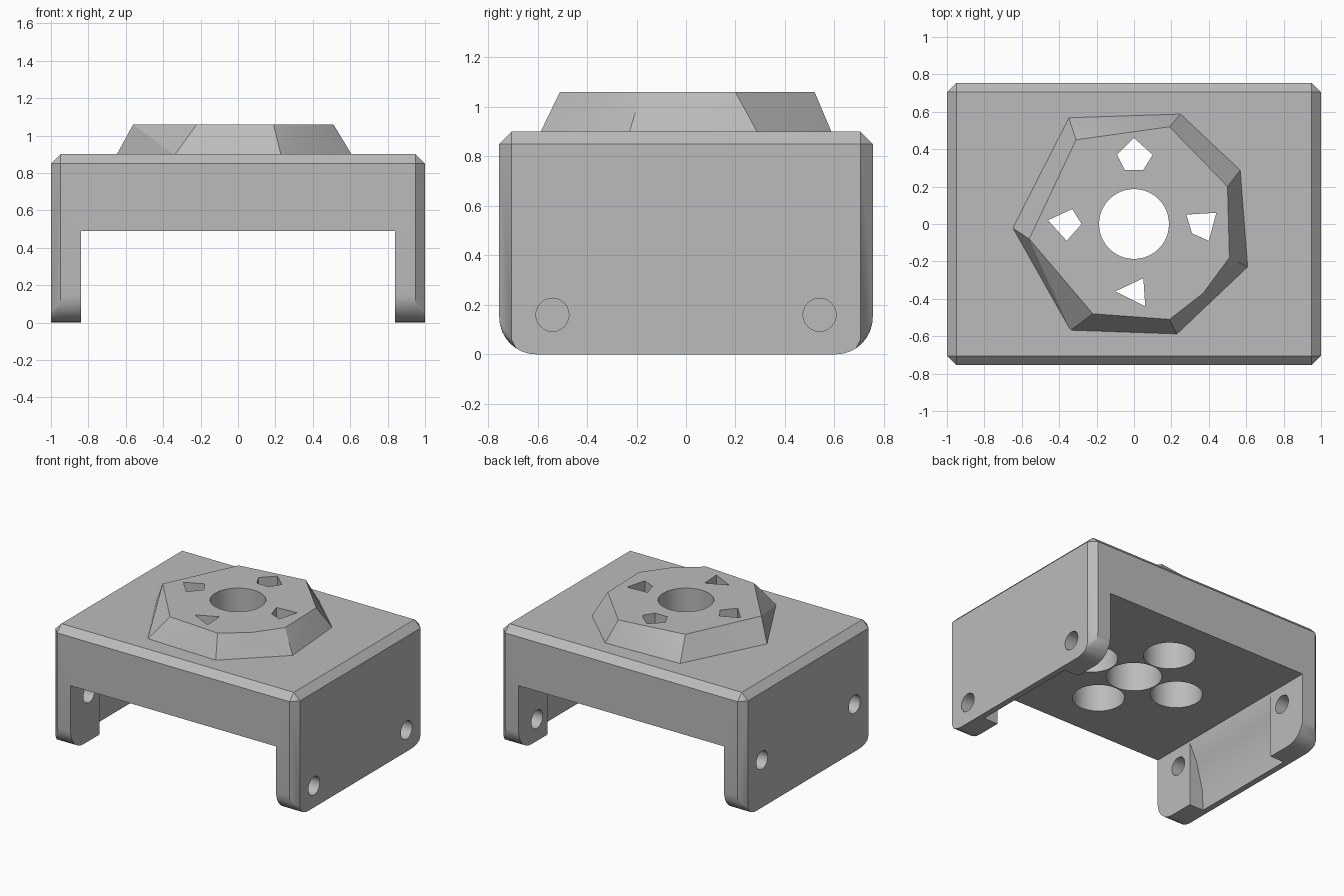
import bpy, bmesh, math
from mathutils import Vector

if "Cube" in bpy.data.objects:
    bpy.data.objects.remove(bpy.data.objects["Cube"], do_unlink=True)

GREY = (0.5, 0.5, 0.5, 1)
grey = bpy.data.materials.new("plain_grey")
grey.use_nodes = True
grey.diffuse_color = GREY
grey.node_tree.nodes["Principled BSDF"].inputs["Base Color"].default_value = GREY


def hull(name, points):
    """Convex solid around the given points."""
    bm = bmesh.new()
    for p in points:
        bm.verts.new(p)
    res = bmesh.ops.convex_hull(bm, input=bm.verts)
    loose = {v for v in res["geom_interior"] + res["geom_unused"]
             if isinstance(v, bmesh.types.BMVert)}
    bmesh.ops.delete(bm, geom=list(loose), context="VERTS")
    bmesh.ops.dissolve_limit(bm, angle_limit=math.radians(1),
                             verts=bm.verts, edges=bm.edges)
    bmesh.ops.recalc_face_normals(bm, faces=bm.faces)
    mesh = bpy.data.meshes.new(name)
    bm.to_mesh(mesh)
    bm.free()
    mesh.materials.append(grey)
    obj = bpy.data.objects.new(name, mesh)
    bpy.context.collection.objects.link(obj)
    return obj


def prism(name, outline, axis, low, high):
    """Extrude a convex 2D outline along one axis."""
    pts = []
    for level in (low, high):
        for a, b in outline:
            p = [a, b]
            p.insert(axis, level)
            pts.append(Vector(p))
    return hull(name, pts)


def circle(a, b, r, n=40):
    return [(a + r * math.cos(math.tau * i / n), b + r * math.sin(math.tau * i / n))
            for i in range(n)]


def rect(a0, a1, b0, b1):
    return [(a0, b0), (a1, b0), (a1, b1), (a0, b1)]


def cut(obj, tools):
    bpy.context.view_layer.objects.active = obj
    for tool in tools:
        mod = obj.modifiers.new("cut", "BOOLEAN")
        mod.operation = "DIFFERENCE"
        mod.solver = "EXACT"
        mod.object = tool
        bpy.ops.object.modifier_apply(modifier=mod.name)


# Bracket block: chamfered top and uprights, rounded lower corners
W, D, H, C, R = 1.0, 0.755, 0.9, 0.05, 0.15
pts = []
for sx in (-1, 1):
    for sy in (-1, 1):
        corner = [(W - C, D - C, H), (W, D - C, H - C), (W - C, D, H - C),
                  (W, D - C, 0.06)]
        for i in range(9):
            a = math.pi / 2 * i / 8
            y = D - R + R * math.sin(a)
            corner.append((W if y <= D - C else W - C, y, R - R * math.cos(a)))
        pts += [(sx * x, sy * y, z) for x, y, z in corner]
bracket = hull("bracket_body", pts)

# Tapered boss on top
base = [(-.65, -.02), (-.35, .57), (.25, .59), (.57, .29), (.61, -.23),
        (.23, -.59), (-.34, -.57)]
crown = [(-.56, -.08), (-.31, .45), (.19, .52), (.50, .20), (.51, -.18),
         (.37, -.37), (.19, -.51), (-.22, -.48)]
boss = hull("mounting_boss", [(x, y, 0.895) for x, y in base]
            + [(x, y, 1.06) for x, y in crown])

# Openings shared by boss and bracket: centre bore and four faceted holes
openings = [
    circle(0, 0, 0.187),
    [(0, .46), (.10, .37), (.05, .29), (-.05, .29), (-.09, .37)],
    [(-.46, .02), (-.33, .08), (-.28, 0), (-.36, -.09)],
    [(.28, .05), (.44, .06), (.40, -.09), (.31, -.05)],
    [(-.10, -.36), (.05, -.29), (.06, -.44)],
]
shared = [prism("opening_cutter", o, 2, 0.3, 1.3) for o in openings]

# Channel between the legs
body_tools = [prism("channel_cutter", rect(-.84, .84, -.1, .49), 1, -1, 1)]

# Wide bores from below
for x, y in ((.37, 0), (-.37, 0), (0, .37), (0, -.37)):
    body_tools.append(prism("bore_cutter", circle(x, y, 0.175), 2, 0.3, 0.85))

# Leg recesses and cross holes, which sit higher on the right leg
recess = [(.8, -.1), (.96, -.1), (.95, .15), (.90, .35), (.84, .48), (.8, .48)]
for side, hole_z in ((1, 0.16), (-1, 0.35)):
    body_tools.append(prism("recess_cutter", [(side * x, z) for x, z in recess],
                            1, -.42, .42))
    for y in (-.54, .54):
        body_tools.append(prism("cross_hole_cutter", circle(y, hole_z, 0.067, 24),
                                0, side * 0.7, side * 1.2))

cut(boss, shared)
cut(bracket, body_tools + shared)
for tool in shared + body_tools:
    bpy.data.objects.remove(tool, do_unlink=True)

# Smooth bores, crisp edges
for obj in (bracket, boss):
    bpy.ops.object.select_all(action="DESELECT")
    obj.select_set(True)
    bpy.context.view_layer.objects.active = obj
    bpy.ops.object.shade_smooth_by_angle(angle=math.radians(25))
